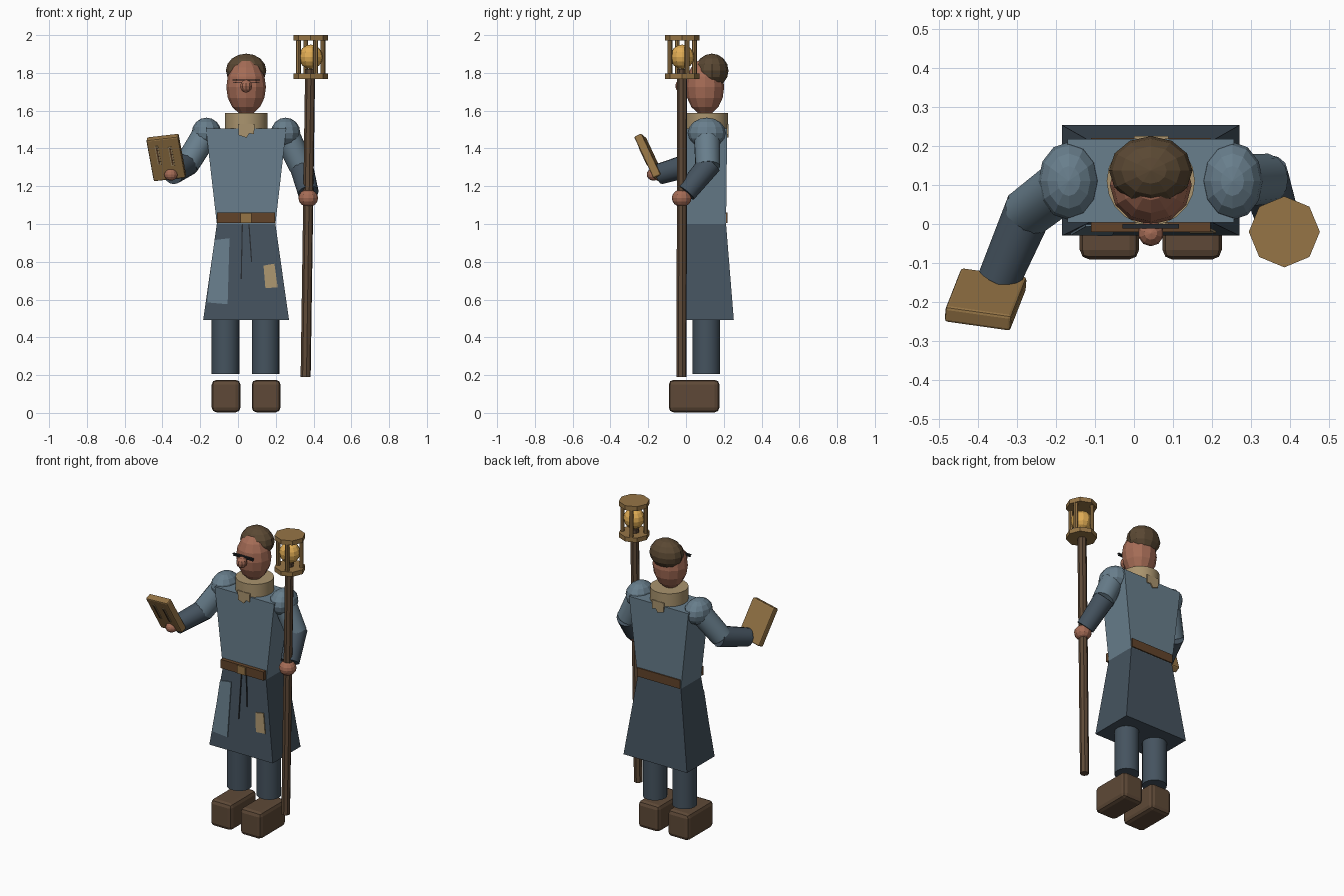
import bpy, bmesh, math
from mathutils import Vector, Matrix

if "Cube" in bpy.data.objects:
    bpy.data.objects.remove(bpy.data.objects["Cube"])


def material(name, rgb):
    m = bpy.data.materials.new(name)
    lin = [((c / 255 + 0.055) / 1.055) ** 2.4 for c in rgb]
    m.diffuse_color = (*lin, 1)
    m.use_nodes = True
    m.node_tree.nodes["Principled BSDF"].inputs["Base Color"].default_value = m.diffuse_color
    return m


TUNIC = material("blue grey cloth", (104, 126, 140))
DARK = material("dark blue cloth", (69, 83, 95))
BROWN = material("dark brown", (94, 73, 55))
BELT = material("belt leather", (98, 68, 42))
BRASS = material("brass", (150, 117, 70))
SKIN = material("skin", (165, 108, 86))
HAIR = material("hair brown", (90, 72, 51))
TAN = material("tan cloth", (170, 148, 110))
GLOW = material("lamp yellow", (224, 172, 84))
INK = material("dark seam", (38, 42, 46))

CX, CY = 0.043, 0.11  # body axis


def finish(name, bm, mat):
    bmesh.ops.recalc_face_normals(bm, faces=bm.faces)
    me = bpy.data.meshes.new(name)
    bm.to_mesh(me)
    bm.free()
    me.materials.append(mat)
    ob = bpy.data.objects.new(name, me)
    bpy.context.collection.objects.link(ob)
    return ob


def box(name, center, size, mat, bevel=0, rot=None):
    bm = bmesh.new()
    bmesh.ops.create_cube(bm, size=1, matrix=Matrix.Diagonal((*size, 1)))
    if bevel:
        bmesh.ops.bevel(bm, geom=bm.edges[:], offset=bevel, segments=2,
                        profile=0.5, affect='EDGES')
    bm.transform(Matrix.Translation(center) @ (rot or Matrix()))
    return finish(name, bm, mat)


def frustum(name, low, high, mat):
    """Tapered box; each end is (x0, x1, y0, y1, z)."""
    bm = bmesh.new()
    rings = []
    for x0, x1, y0, y1, z in (low, high):
        rings.append([bm.verts.new(p) for p in
                      ((x0, y0, z), (x1, y0, z), (x1, y1, z), (x0, y1, z))])
    a, b = rings
    bm.faces.new(a)
    bm.faces.new(b)
    for i in range(4):
        j = (i + 1) % 4
        bm.faces.new((a[i], a[j], b[j], b[i]))
    return finish(name, bm, mat)


def rod(name, p, q, r1, r2, mat, sides=12, turn=0.0, smooth=False):
    p, q = Vector(p), Vector(q)
    bm = bmesh.new()
    bmesh.ops.create_cone(bm, cap_ends=True, segments=sides, radius1=r1,
                          radius2=r2, depth=(q - p).length)
    rot = (q - p).to_track_quat('Z', 'Y').to_matrix().to_4x4()
    bm.transform(Matrix.Translation((p + q) / 2) @ rot @ Matrix.Rotation(turn, 4, 'Z'))
    for f in bm.faces:
        f.smooth = smooth and len(f.verts) == 4
    return finish(name, bm, mat)


def ball(name, center, radii, mat, seg=12, rings=8):
    bm = bmesh.new()
    bmesh.ops.create_uvsphere(bm, u_segments=seg, v_segments=rings, radius=1)
    bm.transform(Matrix.Translation(center) @ Matrix.Diagonal((*radii, 1)))
    return finish(name, bm, mat)


def skirt_front(z):
    return 0.005 - 0.035 * (1.0 - z) / 0.507


def plate(name, points, mat, y_of=skirt_front, sign=-1):
    """Thin cloth plate from (x, z) outline, lying on a surface."""
    bm = bmesh.new()
    near = [bm.verts.new((x, y_of(z) + sign * 0.006, z)) for x, z in points]
    far = [bm.verts.new((x, y_of(z) - sign * 0.001, z)) for x, z in points]
    bm.faces.new(near)
    bm.faces.new(far)
    for i in range(len(points)):
        j = (i + 1) % len(points)
        bm.faces.new((near[i], near[j], far[j], far[i]))
    return finish(name, bm, mat)


# boots and legs
for side, s in (("left", -1), ("right", 1)):
    x = CX - 0.003 + s * 0.106
    box(side + "_boot", (x + 0.003, 0.043, 0.089), (0.152, 0.268, 0.172), BROWN, 0.025)
    rod(side + "_leg", (x, CY - 0.002, 0.205), (x, CY - 0.002, 0.7), 0.073, 0.073,
        DARK, 16, smooth=True)

# robe
frustum("skirt", (-0.184, 0.27, -0.03, 0.253, 0.493), (-0.112, 0.198, 0.005, 0.212, 1.0), DARK)
frustum("torso", (-0.112, 0.198, 0.005, 0.212, 1.0), (-0.17, 0.256, 0.004, 0.218, 1.505), TUNIC)
box("belt", (CX, 0.1, 1.032), (0.306, 0.24, 0.056), BELT)
box("buckle", (0.042, -0.022, 1.032), (0.058, 0.012, 0.052), BRASS)

# robe patches and seams
plate("blue_patch", [(-0.124, 0.915), (-0.045, 0.925), (-0.055, 0.575), (-0.163, 0.585)], TUNIC)
plate("tan_patch", [(0.135, 0.78), (0.193, 0.79), (0.21, 0.665), (0.145, 0.66)], TAN)
plate("left_seam", [(0.02, 1.0), (0.026, 1.0), (0.02, 0.71), (0.014, 0.71)], INK)
plate("right_seam", [(0.055, 1.0), (0.061, 1.0), (0.075, 0.8), (0.069, 0.8)], INK)

# collar with a tab front and back
rod("collar", (CX, CY, 1.48), (CX, CY, 1.588), 0.113, 0.113, TAN, 20, smooth=True)
tab = [(0.0, 1.53), (0.088, 1.53), (0.085, 1.475), (0.06, 1.48), (0.045, 1.457), (0.004, 1.47)]
plate("front_tab", tab, TAN, lambda z: 0.001)
plate("back_tab", tab, TAN, lambda z: 0.219, 1)

# head
ball("head", (CX, 0.1, 1.725), (0.105, 0.102, 0.148), SKIN)
ball("hair", (CX, 0.137, 1.812), (0.107, 0.088, 0.09), HAIR)
ball("nose", (CX, -0.024, 1.73), (0.033, 0.033, 0.035), SKIN, 10, 6)
box("glasses_bar", (CX, -0.006, 1.762), (0.145, 0.012, 0.007), INK)
for side, s in (("left", -1), ("right", 1)):
    box(side + "_lens_rim", (CX + s * 0.045, -0.006, 1.751), (0.05, 0.008, 0.004), INK)

# arms: shoulder, elbow, wrist, hand centre, hand radius
arms = {
    "left": ((-0.167, CY, 1.483), (-0.272, 0.03, 1.315), (-0.345, -0.14, 1.265),
             (-0.355, -0.172, 1.262), 0.036),
    "right": ((0.252, CY, 1.483), (0.335, 0.115, 1.305), (0.372, -0.0, 1.165),
              (0.372, -0.023, 1.137), 0.052),
}
for side, (sh, el, wr, hc, hr) in arms.items():
    ball(side + "_shoulder", sh, (0.078, 0.1, 0.08), TUNIC)
    rod(side + "_upper_arm", sh, el, 0.07, 0.066, TUNIC, 14, smooth=True)
    start = Vector(el) + (Vector(el) - Vector(wr)).normalized() * 0.02
    rod(side + "_forearm", start, wr, 0.064, 0.056, DARK, 14, smooth=True)
    ball(side + "_hand", hc, (hr, hr, hr * 0.9), SKIN)

# book, leaning forward over the left hand
u = Vector((0.17, -0.024, 0.02)).normalized()
v = Vector((-0.03, -0.105, 0.222))
v = (v - u * v.dot(u)).normalized()
n = u.cross(v)
turn = Matrix((u, v, n)).transposed().to_4x4()
mid = Vector((-0.38, -0.193, 1.352))
box("book", mid, (0.172, 0.245, 0.044), BRASS, 0.008, turn)
for side, a, b in (("left", -0.038, 0.028), ("right", 0.032, 0.015)):
    c = mid + u * a + v * b + n * 0.023
    box(side + "_book_mark", c, (0.018, 0.11, 0.006), TAN, 0, turn)
    box(side + "_book_line", c + n * 0.002, (0.008, 0.1, 0.006), BELT, 0, turn)

# staff and lantern
LX, LY = 0.385, -0.02
rod("staff", (0.358, -0.024, 0.19), (0.382, -0.02, 1.82), 0.027, 0.027, BROWN, 8)
for name, z0, z1 in (("lantern_base", 1.768, 1.797), ("lantern_cap", 1.971, 2.0)):
    rod(name, (LX, LY, z0), (LX, LY, z1), 0.091, 0.091, BRASS, 8)
for i in range(4):
    a = math.radians(22 + 90 * i)
    x, y = LX + 0.07 * math.cos(a), LY + 0.07 * math.sin(a)
    rod("lantern_post_%d" % (i + 1), (x, y, 1.785), (x, y, 1.985), 0.013, 0.013, BRASS, 8)
ball("lantern_light", (LX, LY, 1.885), (0.063, 0.063, 0.065), GLOW)
